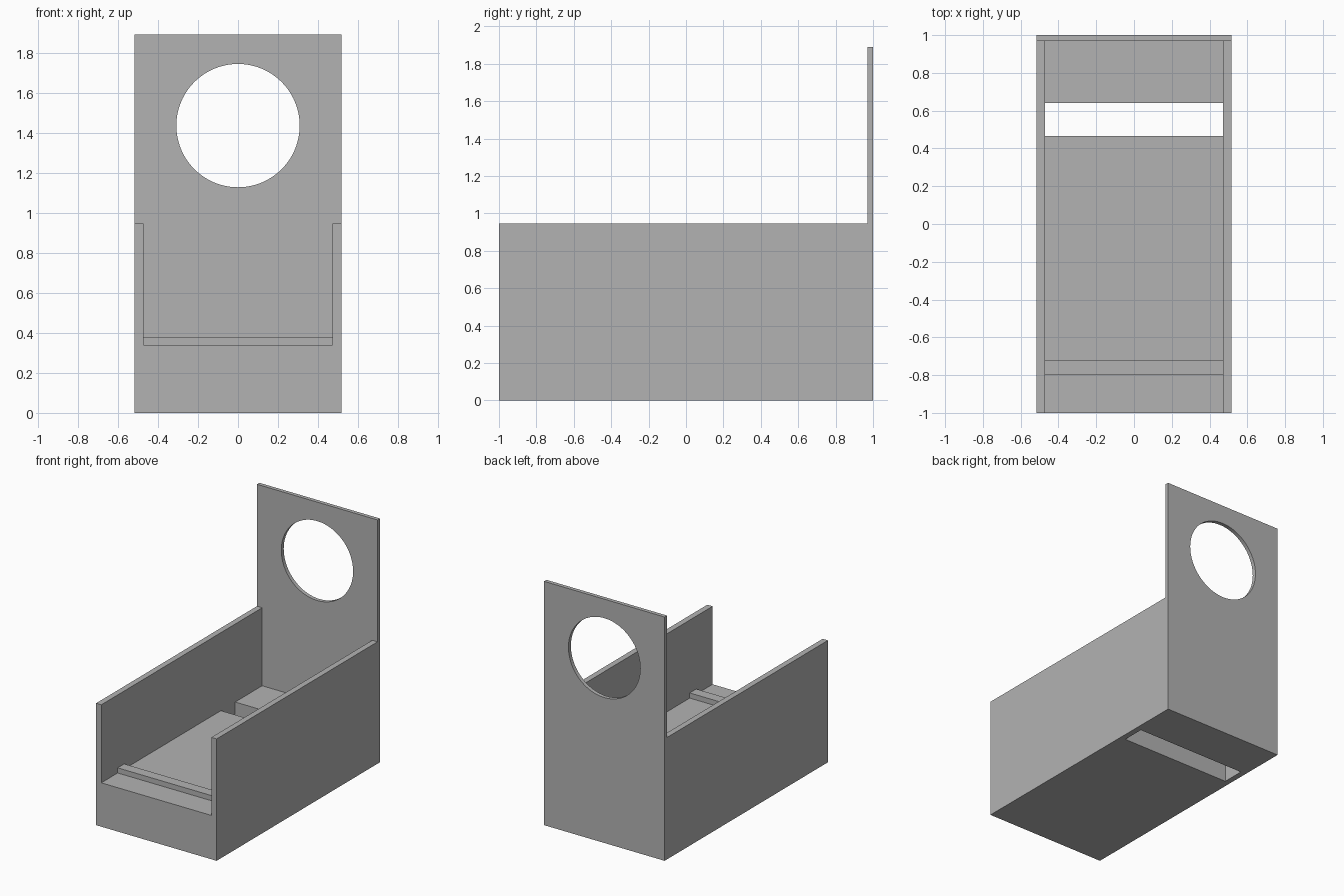
import bpy
import math

if "Cube" in bpy.data.objects:
    bpy.data.objects.remove(bpy.data.objects["Cube"], do_unlink=True)

# Overall dimensions
HALF_W, INNER_W = 0.517, 0.472
FRONT, BACK, PANEL_Y = -1.0, 1.0, 0.97
FLOOR_Z, WALL_Z, PANEL_Z = 0.34, 0.945, 1.89

grey = bpy.data.materials.new("plain grey")
grey.use_nodes = True
colour = (0.45, 0.45, 0.45, 1)
grey.diffuse_color = colour
grey.node_tree.nodes["Principled BSDF"].inputs["Base Color"].default_value = colour


def box(name, x, y, z):
    """Box from its (min, max) extents on each axis."""
    spans = (x, y, z)
    bpy.ops.mesh.primitive_cube_add(size=1, location=[(a + b) / 2 for a, b in spans])
    ob = bpy.context.object
    ob.name = name
    ob.scale = [b - a for a, b in spans]
    bpy.ops.object.transform_apply(location=False, rotation=False, scale=True)
    ob.data.materials.append(grey)
    return ob


inner = (-INNER_W, INNER_W)

# Floor blocks either side of the open slot, and the low ridge near the front
box("main_floor", inner, (FRONT, 0.465), (0, FLOOR_Z))
box("rear_floor", inner, (0.64, PANEL_Y), (0, FLOOR_Z))
box("floor_ridge", inner, (-0.80, -0.72), (FLOOR_Z, 0.38))

# Side walls
box("left_wall", (INNER_W, HALF_W), (FRONT, PANEL_Y), (0, WALL_Z))
box("right_wall", (-HALF_W, -INNER_W), (FRONT, PANEL_Y), (0, WALL_Z))

# Tall back panel with a round hole
panel = box("back_panel", (-HALF_W, HALF_W), (PANEL_Y, BACK), (0, PANEL_Z))
bpy.ops.mesh.primitive_cylinder_add(vertices=96, radius=0.308, depth=0.3,
                                    location=(0, 0.985, 1.435),
                                    rotation=(math.pi / 2, 0, 0))
cutter = bpy.context.object
cutter.name = "hole_cutter"
cutter.hide_render = True
cutter.data.materials.append(grey)

cut = panel.modifiers.new("round_hole", "BOOLEAN")
cut.operation = "DIFFERENCE"
cut.solver = "EXACT"
cut.object = cutter
bpy.ops.object.select_all(action="DESELECT")
panel.select_set(True)
bpy.context.view_layer.objects.active = panel
bpy.ops.object.modifier_apply(modifier=cut.name)
bpy.data.objects.remove(cutter, do_unlink=True)
bpy.ops.object.shade_smooth_by_angle(angle=math.radians(30))
